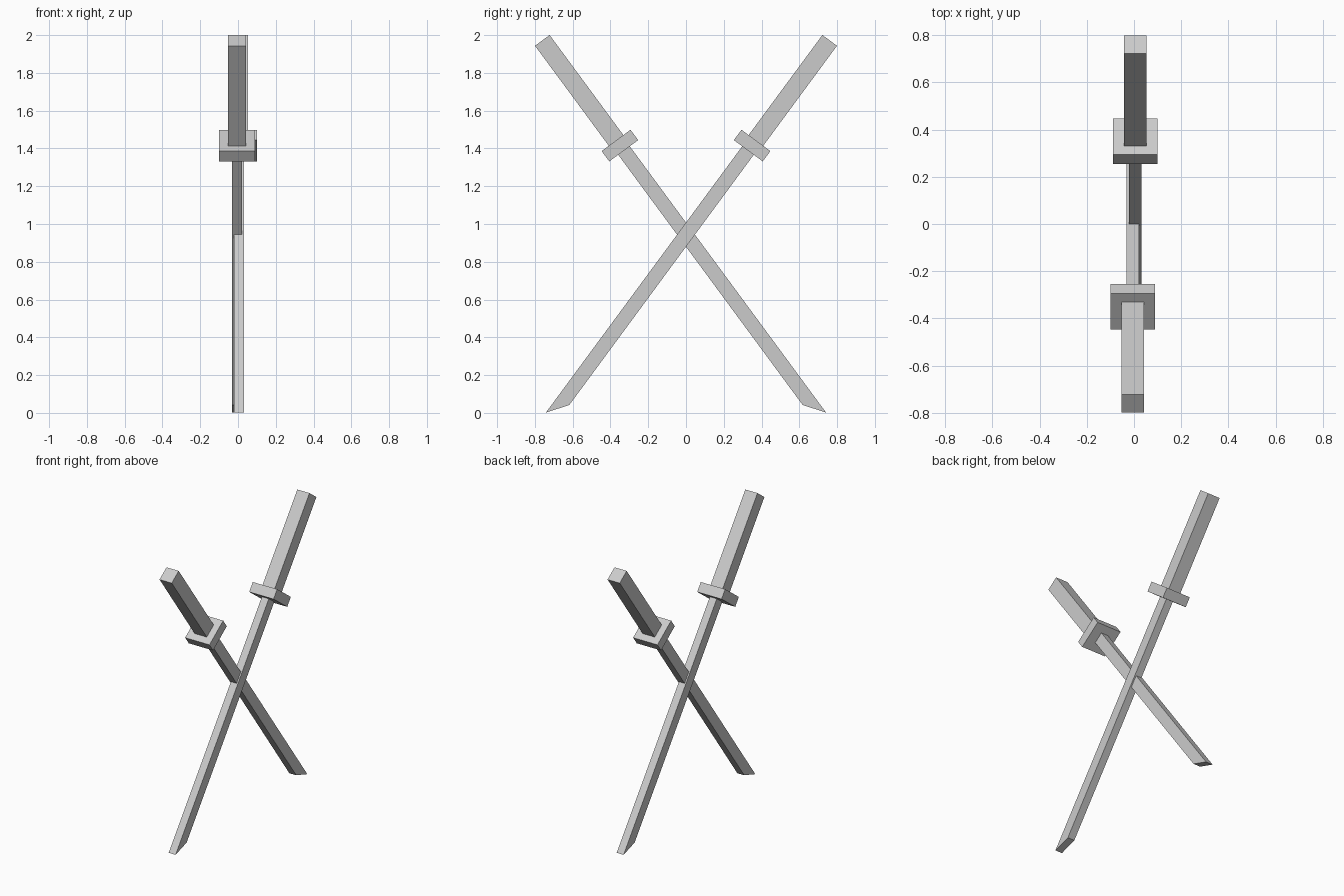
import bpy, bmesh
from math import radians
from mathutils import Matrix

if "Cube" in bpy.data.objects:
    bpy.data.objects.remove(bpy.data.objects["Cube"])

TILT = radians(36.4)


def prism(name, profile, x0, x1, matrix):
    """Extrude a (y, z) outline from x0 to x1, then place it."""
    bm = bmesh.new()
    face = bm.faces.new([bm.verts.new((x0, y, z)) for y, z in profile])
    ext = bmesh.ops.extrude_face_region(bm, geom=[face])
    moved = [v for v in ext["geom"] if isinstance(v, bmesh.types.BMVert)]
    bmesh.ops.translate(bm, verts=moved, vec=(x1 - x0, 0, 0))
    bm.transform(matrix)
    bmesh.ops.recalc_face_normals(bm, faces=bm.faces)
    mesh = bpy.data.meshes.new(name)
    bm.to_mesh(mesh)
    bm.free()
    bpy.context.collection.objects.link(bpy.data.objects.new(name, mesh))


def rect(half, z0, z1):
    return [(-half, z0), (half, z0), (half, z1), (-half, z1)]


# Each sword is built upright around its guard, tilted, and the second spun half a turn
for side, spin in (("first", 0), ("second", 180)):
    place = (Matrix.Rotation(radians(spin), 4, 'Z')
             @ Matrix.Translation((0.005, 0.35, 1.415))
             @ Matrix.Rotation(-TILT, 4, 'X'))
    # grip
    prism(side + "_handle", rect(0.048, 0.034, 0.692), -0.0475, 0.0475, place)
    # square guard
    prism(side + "_guard", rect(0.095, -0.034, 0.034), -0.095, 0.095, place)
    # blade with slanted tip
    blade = [(-0.040, -0.034), (-0.040, -1.785), (0.036, -1.68), (0.036, -0.034)]
    prism(side + "_blade", blade, -0.027, 0.027, place)
